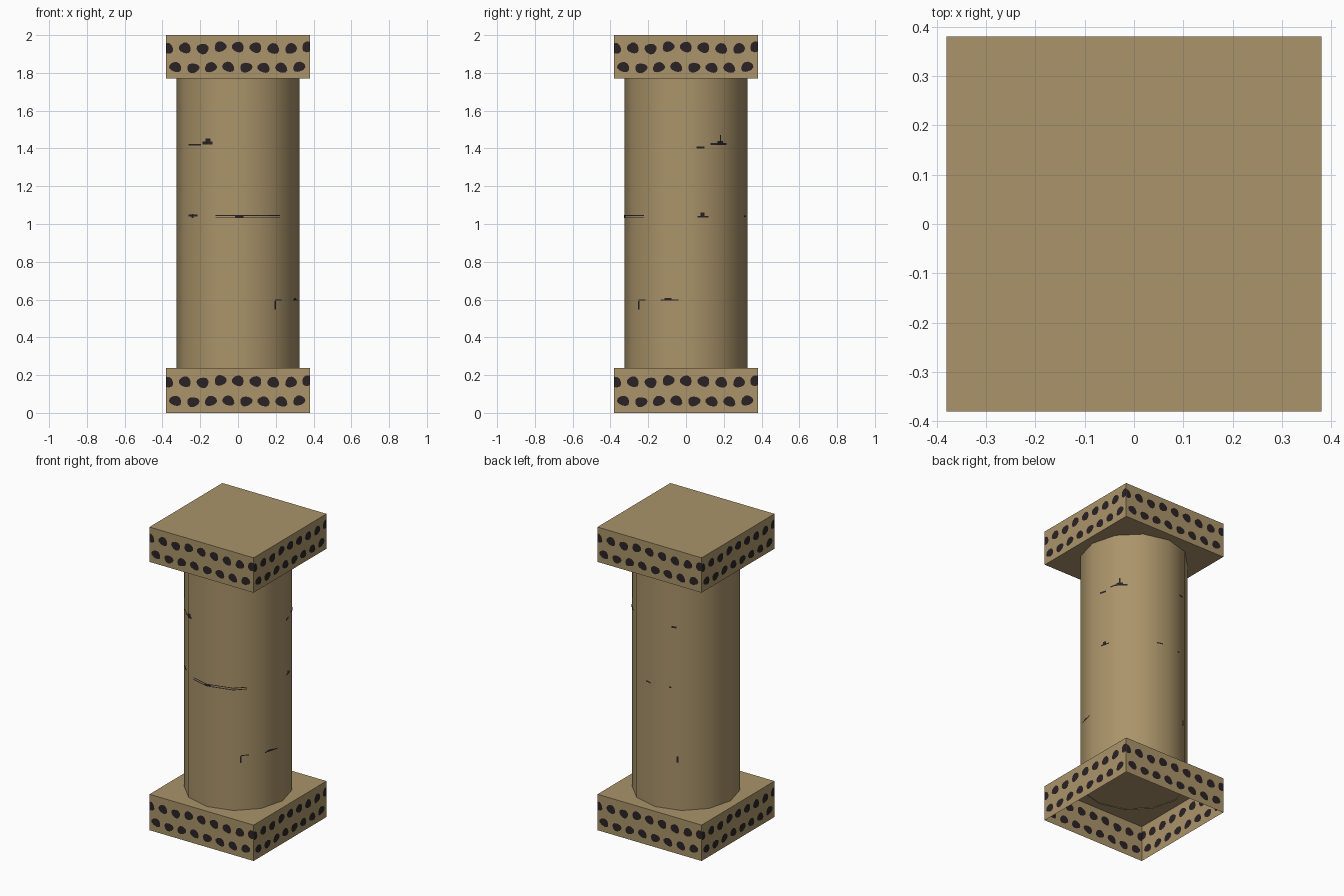
import bpy, bmesh, math, random
from mathutils import Matrix, Vector

if "Cube" in bpy.data.objects:
    bpy.data.objects.remove(bpy.data.objects["Cube"])

random.seed(4)
HALF, R, SIDES = 0.38, 0.325, 12


def material(name, rgb):
    m = bpy.data.materials.new(name)
    m.diffuse_color = (*rgb, 1)
    m.use_nodes = True
    m.node_tree.nodes["Principled BSDF"].inputs["Base Color"].default_value = m.diffuse_color
    return m


TAN = material("sandy tan", (0.402, 0.296, 0.144))
DARK = material("dark brown", (0.023, 0.016, 0.018))


def make_object(name, bm, mat):
    mesh = bpy.data.meshes.new(name)
    bm.to_mesh(mesh)
    bm.free()
    mesh.materials.append(mat)
    ob = bpy.data.objects.new(name, mesh)
    bpy.context.collection.objects.link(ob)
    return ob


def slab(name, z0, z1, open_bottom=False):
    bm = bmesh.new()
    bmesh.ops.create_cube(bm, size=1)
    for v in bm.verts:
        v.co = Vector((v.co.x * 2 * HALF, v.co.y * 2 * HALF, z0 if v.co.z < 0 else z1))
    if open_bottom:
        bm.normal_update()
        bottom = [f for f in bm.faces if f.normal.z < -0.5]
        bmesh.ops.delete(bm, geom=bottom, context='FACES_ONLY')
    return make_object(name, bm, TAN)


# Square cap, and base that is hollow underneath
slab("cap_slab", 1.77, 2.0)
slab("base_slab", 0.0, 0.237, open_bottom=True)

# Round shaft with twelve sides
bm = bmesh.new()
bmesh.ops.create_cone(bm, segments=SIDES, radius1=R, radius2=R, depth=1.54, cap_ends=False,
                      matrix=Matrix.Translation((0, 0, 1.003)))
for v in bm.verts:                       # put corners on multiples of 30 degrees
    a = round(math.atan2(v.co.y, v.co.x) / (math.tau / SIDES)) * math.tau / SIDES
    v.co.x, v.co.y = R * math.cos(a), R * math.sin(a)
for f in bm.faces:
    f.smooth = True
make_object("column_shaft", bm, TAN)

# Two staggered rows of uneven spots: (x, height, half width, half height, tilt)
spots = []
for i in range(-4, 5):
    x = max(-0.375, min(0.37, i * 0.0935))
    spots.append((x, 0.166 + random.uniform(-0.007, 0.007),
                  0.032, 0.028, random.uniform(-0.5, 0.5)))
for i in range(-4, 4):
    spots.append(((i + 0.5) * 0.0935 - 0.004, 0.06 + random.uniform(-0.006, 0.006),
                  0.033, 0.026, random.uniform(-0.5, 0.5)))


def spot_band(name, z0, offsets):
    bm = bmesh.new()
    for side in range(4):
        rot = Matrix.Rotation(side * math.pi / 2, 3, 'Z')
        for x, z, w, h, tilt in spots:
            for off in offsets:
                ring = []
                for k in range(12):
                    t = k * math.tau / 12
                    wob = 1 + 0.07 * math.sin(3 * t + tilt * 9)
                    px, pz = w * wob * math.cos(t), h * wob * math.sin(t)
                    qx = x + px * math.cos(tilt) - pz * math.sin(tilt)
                    qz = z + px * math.sin(tilt) + pz * math.cos(tilt)
                    qx = max(-HALF, min(HALF, qx))      # trim at the corners
                    ring.append(bm.verts.new(rot @ Vector((qx, -HALF - off, z0 + qz))))
                bm.faces.new(ring if off > 0 else ring[::-1])
    bmesh.ops.dissolve_degenerate(bm, dist=1e-5, edges=bm.edges)
    make_object(name, bm, DARK)


spot_band("cap_spots", 1.767, [0.0015])
spot_band("base_spots", 0.0, [0.0015, -0.0015])


# Thin cracks that follow the shaft's flat sides: (angle from, angle to, z, height)
def shaft_point(deg, z):
    a = math.radians(deg)
    r = R * math.cos(math.pi / 12) / math.cos(math.radians(deg % 30 - 15)) + 0.002
    return Vector((r * math.cos(a), r * math.sin(a), z))


cracks = [
    (-145, -128, 1.419, .007), (-126, -115, 1.430, .016), (-122, -117, 1.442, .022),
    (-112, -45, 1.045, .005), (-112, -45, 1.033, .005), (-93, -85, 1.039, .014),
    (-145, -133, 1.045, .008), (-141, -138, 1.042, .022),
    (-52, -43, .597, .006), (-53, -51, .57, .045), (-25, -7, .598, .007), (-21, -14, .602, .01),
    (10, 18, 1.405, .012), (24, 43, 1.424, .009), (31, 38, 1.432, .016), (34, 35.5, 1.45, .045),
    (11, 22, 1.039, .009), (14, 18, 1.047, .026),
    (76, 83, 1.04, .008), (109, 115, 1.44, .012), (106, 109, 1.04, .008), (115, 117, .57, .04),
]
bm = bmesh.new()
for a0, a1, z, h in cracks:
    stops = [a0] + [a for a in range(-180, 180, 10) if a0 < a < a1] + [a1]
    for p, q in zip(stops, stops[1:]):
        bm.faces.new([bm.verts.new(c) for c in (
            shaft_point(p, z - h / 2), shaft_point(q, z - h / 2),
            shaft_point(q, z + h / 2), shaft_point(p, z + h / 2))])
make_object("shaft_cracks", bm, DARK)
